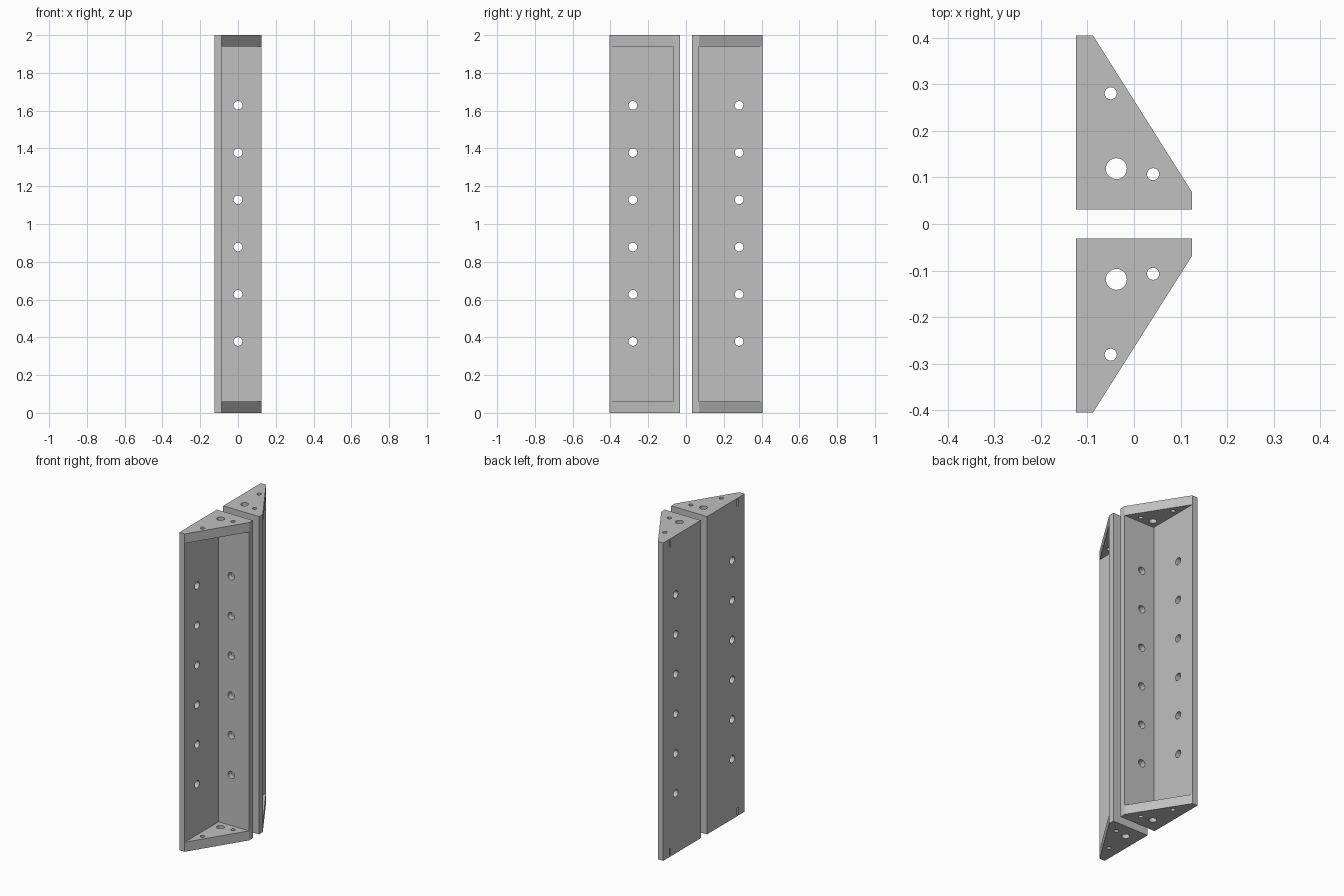
import bpy, bmesh
from mathutils import Matrix, Vector

cube = bpy.data.objects.get("Cube")
if cube:
    bpy.data.objects.remove(cube, do_unlink=True)

HEIGHT, END = 2.0, 0.06              # bracket height, end plate thickness
X0, X1, XIN = -0.125, 0.125, -0.088  # back face, web tip, inside of back plate
Y0, Y1, YIN = 0.031, 0.405, 0.068    # web face, back plate tip, inside of web

steel = bpy.data.materials.new("plain grey")
steel.use_nodes = True
grey = (0.53, 0.53, 0.53, 1)
steel.diffuse_color = grey
steel.node_tree.nodes["Principled BSDF"].inputs["Base Color"].default_value = grey


def prism(bm, outline, z0, z1):
    face = bm.faces.new([bm.verts.new((x, y, z0)) for x, y in outline])
    top = bmesh.ops.extrude_face_region(bm, geom=[face])["geom"]
    verts = [v for v in top if isinstance(v, bmesh.types.BMVert)]
    bmesh.ops.translate(bm, verts=verts, vec=(0, 0, z1 - z0))


def drill(bm, centre, axis, radius, depth=0.1):
    turn = Vector((0, 0, 1)).rotation_difference(Vector(axis)).to_matrix().to_4x4()
    bmesh.ops.create_cone(bm, cap_ends=True, segments=32, radius1=radius, radius2=radius,
                          depth=depth, matrix=Matrix.Translation(centre) @ turn)


def finish(bm, name, side):
    bmesh.ops.scale(bm, verts=bm.verts, vec=(1, side, 1))
    bmesh.ops.recalc_face_normals(bm, faces=bm.faces)
    mesh = bpy.data.meshes.new(name)
    bm.to_mesh(mesh)
    bm.free()
    mesh.materials.append(steel)
    obj = bpy.data.objects.new(name, mesh)
    bpy.context.collection.objects.link(obj)
    return obj


def cut(obj, cutter):
    mod = obj.modifiers.new("cut", "BOOLEAN")
    mod.operation, mod.solver, mod.object = "DIFFERENCE", "EXACT", cutter
    cutter.hide_render = True
    bpy.context.view_layer.objects.active = obj
    bpy.ops.object.modifier_apply(modifier=mod.name)
    bpy.data.objects.remove(cutter, do_unlink=True)


def bracket(name, side):
    # Solid wedge with blunt tips
    bm = bmesh.new()
    prism(bm, [(X0, Y0), (X1, Y0), (X1, YIN), (XIN, Y1), (X0, Y1)], 0, HEIGHT)
    body = finish(bm, name, side)

    # Open pocket that leaves the back plate, web and two end plates
    bm = bmesh.new()
    prism(bm, [(XIN, YIN), (0.3, YIN), (0.3, 0.6), (XIN, 0.6)], END, HEIGHT - END)
    cut(body, finish(bm, "pocket_cutter", side))

    # Rows of bolt holes, end plate holes and small slots in the back face
    bm = bmesh.new()
    for i in range(6):
        z = 0.378 + 0.25 * i
        drill(bm, (0, 0.05, z), (0, 1, 0), 0.023)
        drill(bm, (-0.106, 0.281, z), (1, 0, 0), 0.023)
    for z in (END / 2, HEIGHT - END / 2):
        drill(bm, (-0.038, 0.119, z), (0, 0, 1), 0.0225)
        drill(bm, (0.041, 0.107, z), (0, 0, 1), 0.013)
        drill(bm, (-0.05, 0.281, z), (0, 0, 1), 0.013)
        prism(bm, [(-0.14, 0.331), (-0.115, 0.331), (-0.115, 0.345), (-0.14, 0.345)],
              z - 0.022, z + 0.022)
    cut(body, finish(bm, "hole_cutter", side))

    # Smooth hole walls, crisp plate edges
    bpy.ops.object.select_all(action="DESELECT")
    body.select_set(True)
    bpy.context.view_layer.objects.active = body
    bpy.ops.object.shade_smooth_by_angle(angle=0.5)


bracket("front_bracket", -1)
bracket("back_bracket", 1)
